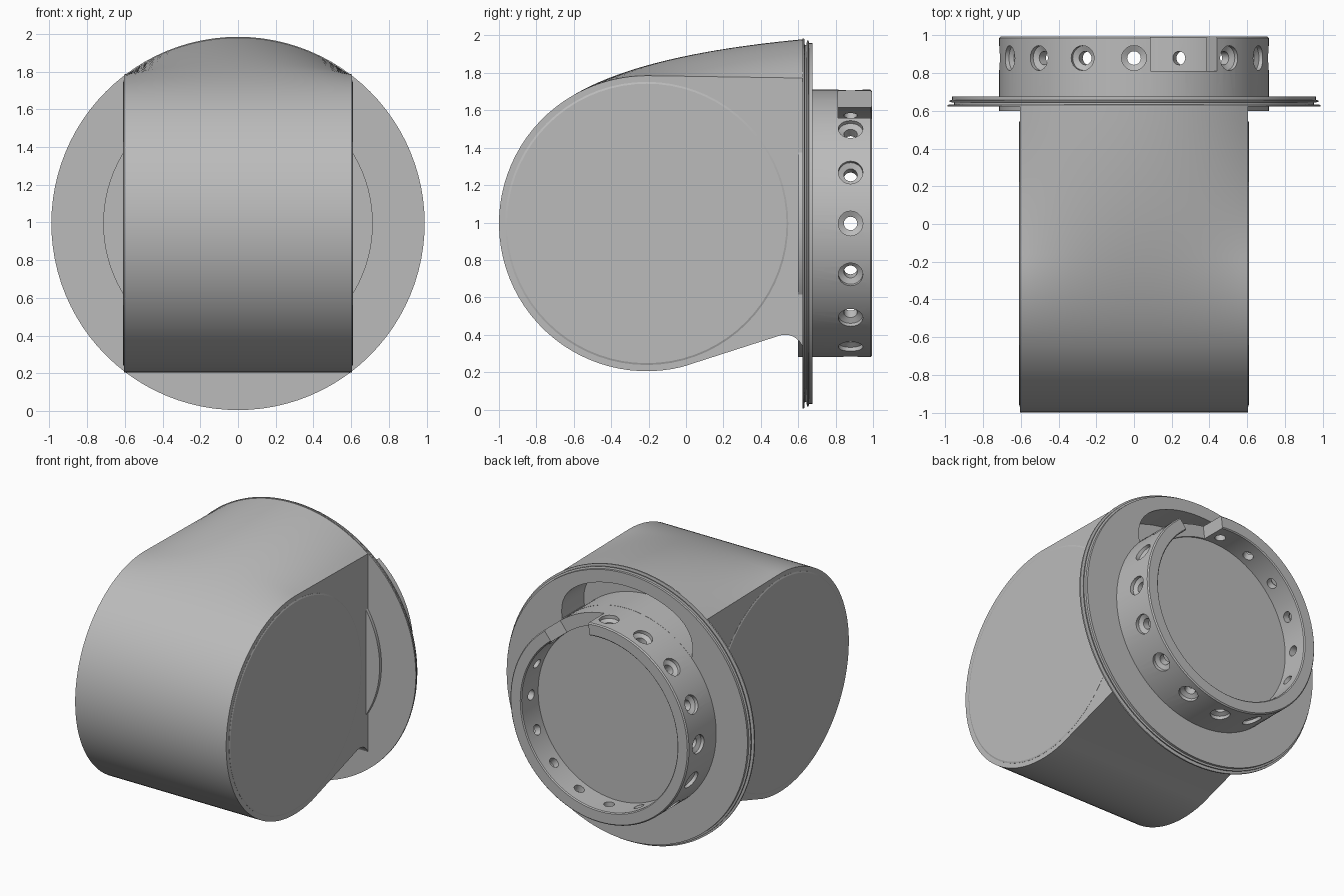
import bpy, bmesh
from math import sin, cos, pi, sqrt, radians
from mathutils import Matrix, Vector

cube = bpy.data.objects.get("Cube")
if cube:
    bpy.data.objects.remove(cube)

CZ = 0.995            # height of the main axis
DRUM_Y, DRUM_R = -0.21, 0.79
HALF_W = 0.605

grey = bpy.data.materials.new("plain_grey")
grey.use_nodes = True
grey.diffuse_color = (0.5, 0.5, 0.5, 1)
grey.node_tree.nodes["Principled BSDF"].inputs["Base Color"].default_value = (0.5, 0.5, 0.5, 1)

BACK = Matrix.Translation((0, 0, CZ)) @ Matrix.Rotation(-pi / 2, 4, 'X')   # local z -> +y


def finish(name, bm):
    bmesh.ops.remove_doubles(bm, verts=bm.verts, dist=1e-5)
    bmesh.ops.recalc_face_normals(bm, faces=bm.faces)
    mesh = bpy.data.meshes.new(name)
    bm.to_mesh(mesh)
    bm.free()
    mesh.materials.append(grey)
    obj = bpy.data.objects.new(name, mesh)
    bpy.context.collection.objects.link(obj)
    return obj


def skin(bm, loops, closed):
    """Bridge equal-length closed loops of points into a surface."""
    rows = [[bm.verts.new(p) for p in loop] for loop in loops]
    pairs = list(zip(rows, rows[1:])) + ([(rows[-1], rows[0])] if closed else [])
    for a, b in pairs:
        for i in range(len(a)):
            j = (i + 1) % len(a)
            bm.faces.new((a[i], a[j], b[j], b[i]))
    if not closed:
        bm.faces.new(rows[0])
        bm.faces.new(rows[-1])


def lathe(bm, profile, matrix, segs):
    """Spin (radius, height) points about the matrix's z axis."""
    verts = [bm.verts.new(matrix @ Vector((r, 0, h))) for r, h in profile]
    edges = [bm.edges.new(p) for p in zip(verts, verts[1:])]
    axis = matrix.to_3x3() @ Vector((0, 0, 1))
    bmesh.ops.spin(bm, geom=verts + edges, cent=matrix.translation, axis=axis,
                   angle=2 * pi, steps=segs, use_merge=True)


def sector(name, start, end, inner, outer, y0, y1, power, steps=40):
    """Arc-shaped cutter around the main axis; power rounds its ends."""
    outline = []
    for i in range(steps + 1):
        t = 2 * i / steps - 1
        a = radians(start + (end - start) * i / steps)
        r = inner + (outer - inner) * max(0.05, 1 - abs(t) ** power) if power else outer
        outline.append((r * cos(a), CZ + r * sin(a)))
    for i in range(steps, -1, -1):
        a = radians(start + (end - start) * i / steps)
        outline.append((inner * cos(a), CZ + inner * sin(a)))
    bm = bmesh.new()
    skin(bm, [[(x, y, z) for x, z in outline] for y in (y0, y1)], False)
    return finish(name, bm)


def cut(obj, cutter):
    cutter.hide_render = True
    cutter.hide_set(True)
    mod = obj.modifiers.new("cut", 'BOOLEAN')
    mod.operation = 'DIFFERENCE'
    mod.solver = 'EXACT'
    mod.object = cutter


def bake(obj, angle):
    """Apply modifiers, then shade smooth with sharp edges."""
    bpy.ops.object.select_all(action='DESELECT')
    obj.select_set(True)
    bpy.context.view_layer.objects.active = obj
    for mod in list(obj.modifiers):
        bpy.ops.object.modifier_apply(modifier=mod.name)
    bpy.ops.object.shade_smooth_by_angle(angle=radians(angle))


# Housing: drum front swelling into a domed top at the back
def arc(x):
    return CZ + sqrt(0.985 ** 2 - x * x)


def housing_loop(x):
    w = (arc(x) - arc(HALF_W)) / (arc(0) - arc(HALF_W))
    pts = []
    for i in range(24):
        u = 1 - i / 24
        a, b, c = (1 - u) ** 2, 2 * u * (1 - u), u * u
        y = -0.6 * a - 0.235 * b + 0.63 * c
        crown = 1.682 * a + 1.9 * b + arc(0) * c
        if y < DRUM_Y:
            side = CZ + sqrt(DRUM_R ** 2 - (y - DRUM_Y) ** 2)
        else:
            side = CZ + DRUM_R + (arc(HALF_W) - CZ - DRUM_R) * (y - DRUM_Y) / (0.63 - DRUM_Y)
        pts.append((x, y, side + (crown - side) * w))
    for i in range(41):
        a = radians(119.6 + (284 - 119.6) * i / 40)
        pts.append((x, DRUM_Y + DRUM_R * cos(a), CZ + DRUM_R * sin(a)))
    # underside ramp and fillet down to the flange
    for i in range(9):
        a = radians(105 - 105 * i / 8)
        pts.append((x, 0.53 + 0.1 * cos(a), 0.3 + 0.1 * sin(a)))
    return pts


bm = bmesh.new()
skin(bm, [housing_loop(HALF_W * (i / 14 - 1)) for i in range(29)], False)
housing = finish("housing", bm)

# Thin round covers on both sides of the drum
for side, label in ((1, "left"), (-1, "right")):
    m = Matrix.Translation((side * HALF_W, DRUM_Y, CZ)) @ Matrix.Rotation(side * pi / 2, 4, 'Y')
    bm = bmesh.new()
    lathe(bm, [(0, -0.01), (0.757, -0.01), (0.757, 0.001), (0.747, 0.005), (0, 0.005)], m, 72)
    bake(finish(label + "_side_cover", bm), 20)

# Flange with a grooved rim
bm = bmesh.new()
lathe(bm, [(0, 0.622), (0.99, 0.622), (0.99, 0.632), (0.955, 0.635), (0.955, 0.644),
           (0.978, 0.647), (0.978, 0.655), (0.965, 0.658), (0.965, 0.675), (0, 0.675)], BACK, 96)
flange = finish("flange", bm)

# Crescent pocket above the collar
pocket = sector("pocket_cutter", 44, 136, 0.716, 0.875, 0.42, 0.8, 6)
cut(housing, pocket)
cut(flange, pocket)

# Collar with recessed floor
bm = bmesh.new()
lathe(bm, [(0, 0.6), (0.715, 0.6), (0.715, 0.987), (0.707, 0.995), (0.632, 0.995),
           (0.625, 0.988), (0.625, 0.8), (0, 0.8)], BACK, 96)
collar = finish("collar", bm)

# Radial counterbored holes and the gap in the collar
bm = bmesh.new()
for k in range(16):
    m = (Matrix.Translation((0, 0.88, CZ)) @ Matrix.Rotation(k * pi / 8, 4, 'Y'))
    lathe(bm, [(0, 0.55), (0.036, 0.55), (0.036, 0.675), (0.066, 0.69), (0.066, 0.8), (0, 0.8)], m, 20)
cut(collar, finish("hole_cutter", bm))
cut(collar, sector("gap_cutter", 52, 83, 0.58, 0.8, 0.812, 1.1, 0))

for part in (housing, flange, collar):
    bake(part, 25)

# Cutters are no longer needed once applied
for name in ("pocket_cutter", "hole_cutter", "gap_cutter"):
    bpy.data.objects.remove(bpy.data.objects[name])
